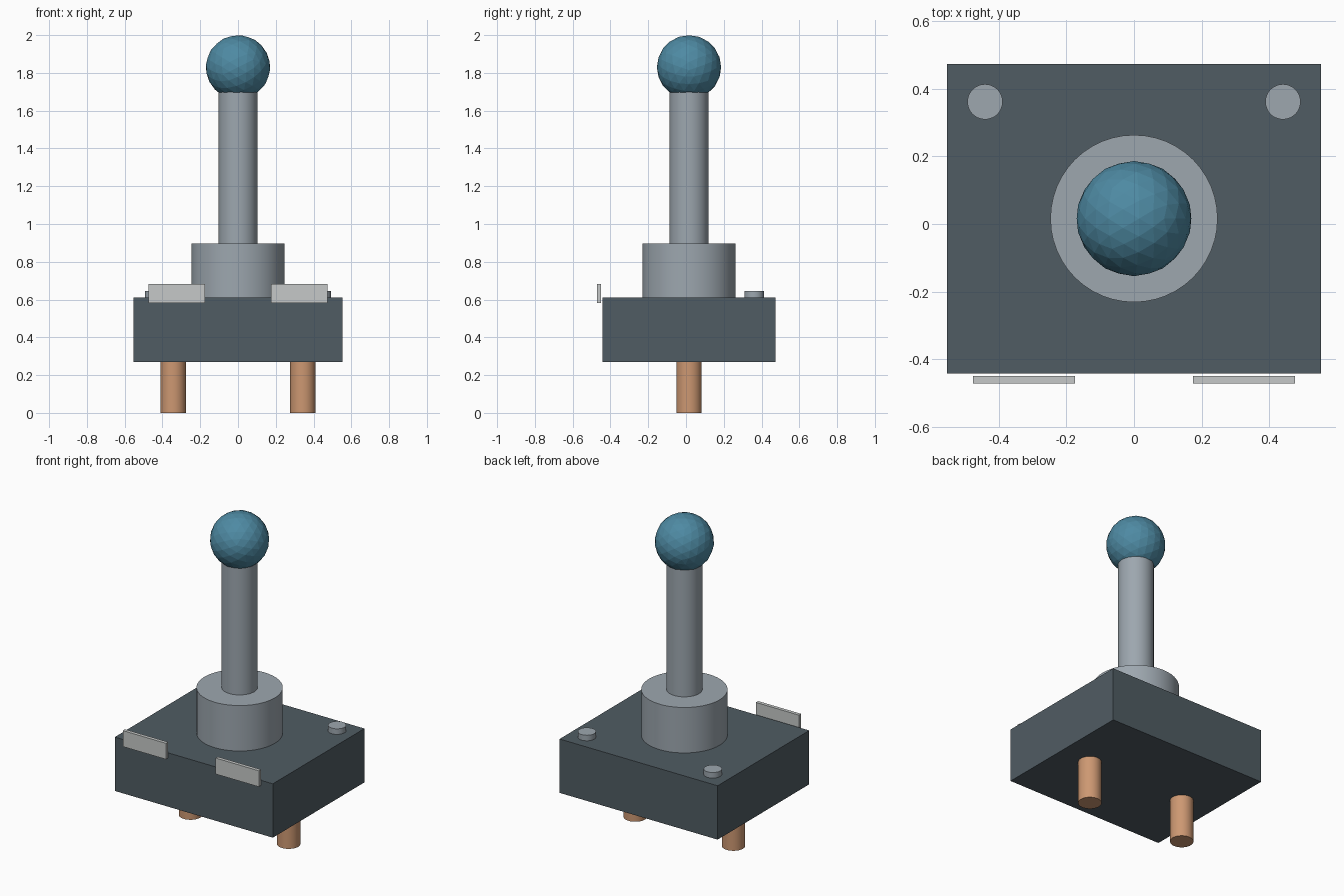
import bpy, bmesh, math
from mathutils import Matrix

if "Cube" in bpy.data.objects:
    bpy.data.objects.remove(bpy.data.objects["Cube"])

CY = 0.016  # the body and stick sit slightly behind the front plates


def material(name, rgb):
    # sRGB 0-255 to linear
    lin = [((c / 255 + 0.055) / 1.055) ** 2.4 for c in rgb]
    m = bpy.data.materials.new(name)
    m.diffuse_color = (*lin, 1)
    m.use_nodes = True
    m.node_tree.nodes["Principled BSDF"].inputs["Base Color"].default_value = m.diffuse_color
    return m


DARK = material("dark slate", (80, 92, 99))
STEEL = material("steel grey", (157, 167, 175))
BLUE = material("knob blue", (78, 138, 163))
COPPER = material("copper", (205, 152, 114))
PALE = material("pale grey", (198, 201, 200))


def finish(obj, name, mat, smooth=False):
    obj.name = name
    obj.data.materials.append(mat)
    if smooth:
        bpy.ops.object.shade_smooth_by_angle(angle=math.radians(30))
    return obj


def box(name, x, y, z, mat):
    # x, y, z are (low, high) ranges
    rng = (x, y, z)
    bpy.ops.mesh.primitive_cube_add(size=1, location=[(a + b) / 2 for a, b in rng])
    obj = bpy.context.object
    obj.data.transform(Matrix.Diagonal([b - a for a, b in rng] + [1]))
    return finish(obj, name, mat)


def cylinder(name, x, y, r, z0, z1, mat):
    bpy.ops.mesh.primitive_cylinder_add(vertices=48, radius=r, depth=z1 - z0,
                                        location=(x, y, (z0 + z1) / 2))
    return finish(bpy.context.object, name, mat, True)


# Housing, collar and stick
box("housing", (-0.552, 0.552), (-0.441, 0.473), (0.27, 0.61), DARK)
cylinder("collar", 0, CY, 0.247, 0.61, 0.897, STEEL)
cylinder("shaft", 0, CY, 0.103, 0.897, 1.72, STEEL)

# Faceted knob, turned so an edge rather than a corner points up
bpy.ops.mesh.primitive_ico_sphere_add(subdivisions=3, radius=0.17, location=(0, CY, 1.83))
knob = finish(bpy.context.object, "knob", BLUE)
knob.data.transform(Matrix.Rotation(math.atan(2 / (1 + math.sqrt(5))), 4, 'Y'))

# Mirrored pairs: terminals below, rivets on top, plates floating at the front
for side, s in (("left", -1), ("right", 1)):
    cylinder(f"{side}_terminal", s * 0.343, CY, 0.067, 0, 0.27, COPPER)
    cylinder(f"{side}_rivet", s * 0.44, 0.361, 0.052, 0.61, 0.645, STEEL)
    box(f"{side}_front_plate", sorted((s * 0.174, s * 0.475)),
        (-0.471, -0.449), (0.582, 0.683), PALE)
